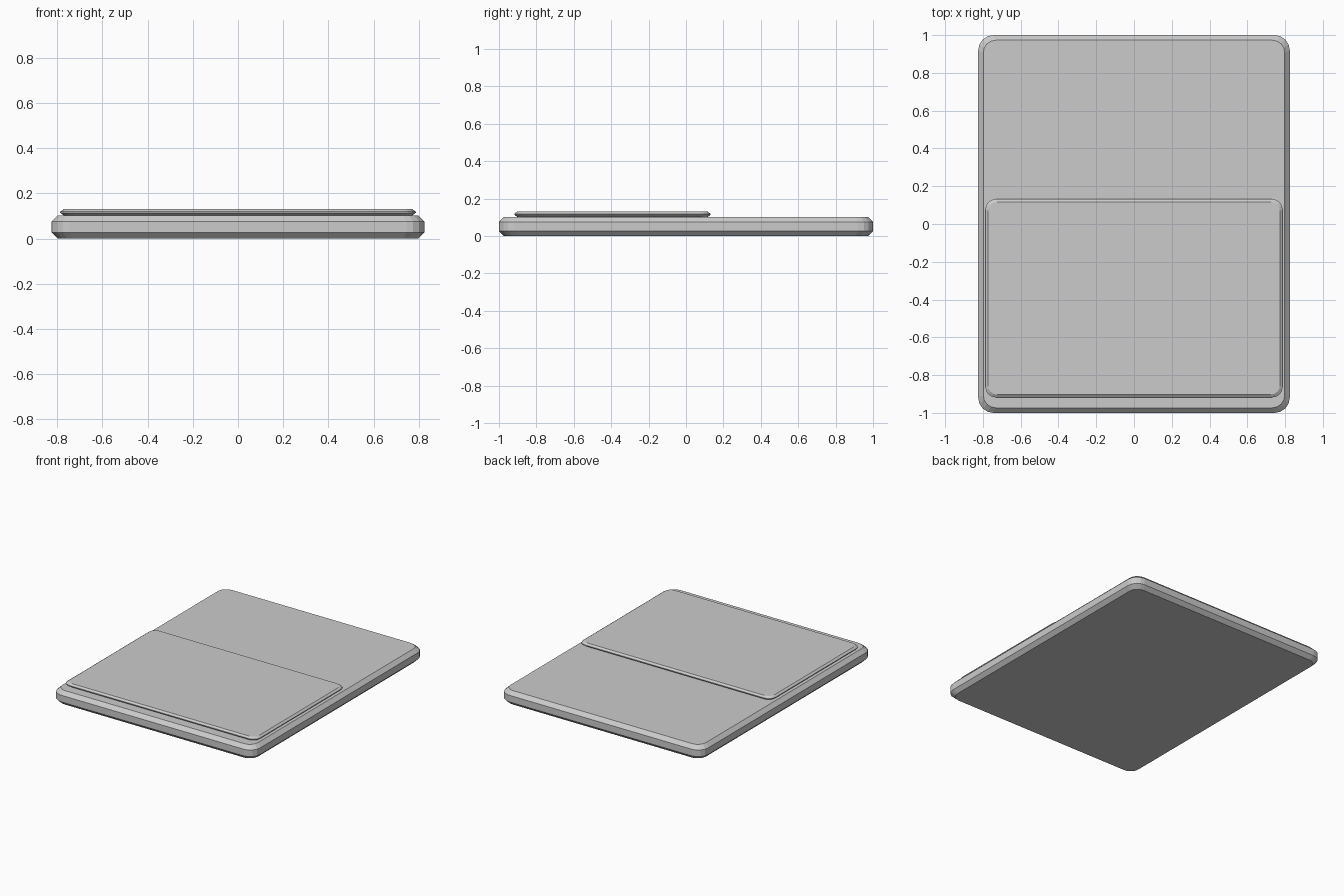
import bpy, bmesh
from math import sin, cos, pi

if "Cube" in bpy.data.objects:
    bpy.data.objects.remove(bpy.data.objects["Cube"], do_unlink=True)

grey = bpy.data.materials.new("light grey")
grey.use_nodes = True
COLOUR = (0.6, 0.6, 0.6, 1)
grey.diffuse_color = COLOUR
grey.node_tree.nodes["Principled BSDF"].inputs["Base Color"].default_value = COLOUR


def outline(hx, y0, y1, r, steps=4):
    """Rounded rectangle, counter-clockwise."""
    corners = [(hx - r, y1 - r), (r - hx, y1 - r), (r - hx, y0 + r), (hx - r, y0 + r)]
    return [(cx + r * cos(a), cy + r * sin(a))
            for q, (cx, cy) in enumerate(corners)
            for a in [(q + i / steps) * pi / 2 for i in range(steps + 1)]]


def slab(name, hx, y0, y1, z0, z1, radius, inset, drop):
    """Rounded plate with chamfered top and bottom rims."""
    bm = bmesh.new()
    rings = []
    for z, d in ((z0, inset), (z0 + drop, 0), (z1 - drop, 0), (z1, inset)):
        pts = outline(hx - d, y0 + d, y1 - d, radius - d * 0.5)
        rings.append([bm.verts.new((x, y, z)) for x, y in pts])
    for low, high in zip(rings, rings[1:]):
        for i in range(len(low)):
            j = (i + 1) % len(low)
            bm.faces.new((low[i], low[j], high[j], high[i]))
    bm.faces.new(rings[0][::-1])
    bm.faces.new(rings[-1])
    mesh = bpy.data.meshes.new(name)
    bm.to_mesh(mesh)
    bm.free()
    mesh.materials.append(grey)
    obj = bpy.data.objects.new(name, mesh)
    bpy.context.collection.objects.link(obj)
    return obj


# Main plate
slab("base_plate", 0.825, -1, 1, 0, 0.103, 0.08, 0.027, 0.027)
# Thin raised panel on the front half
slab("raised_panel", 0.787, -0.918, 0.132, 0.103, 0.13, 0.055, 0.015, 0.011)
